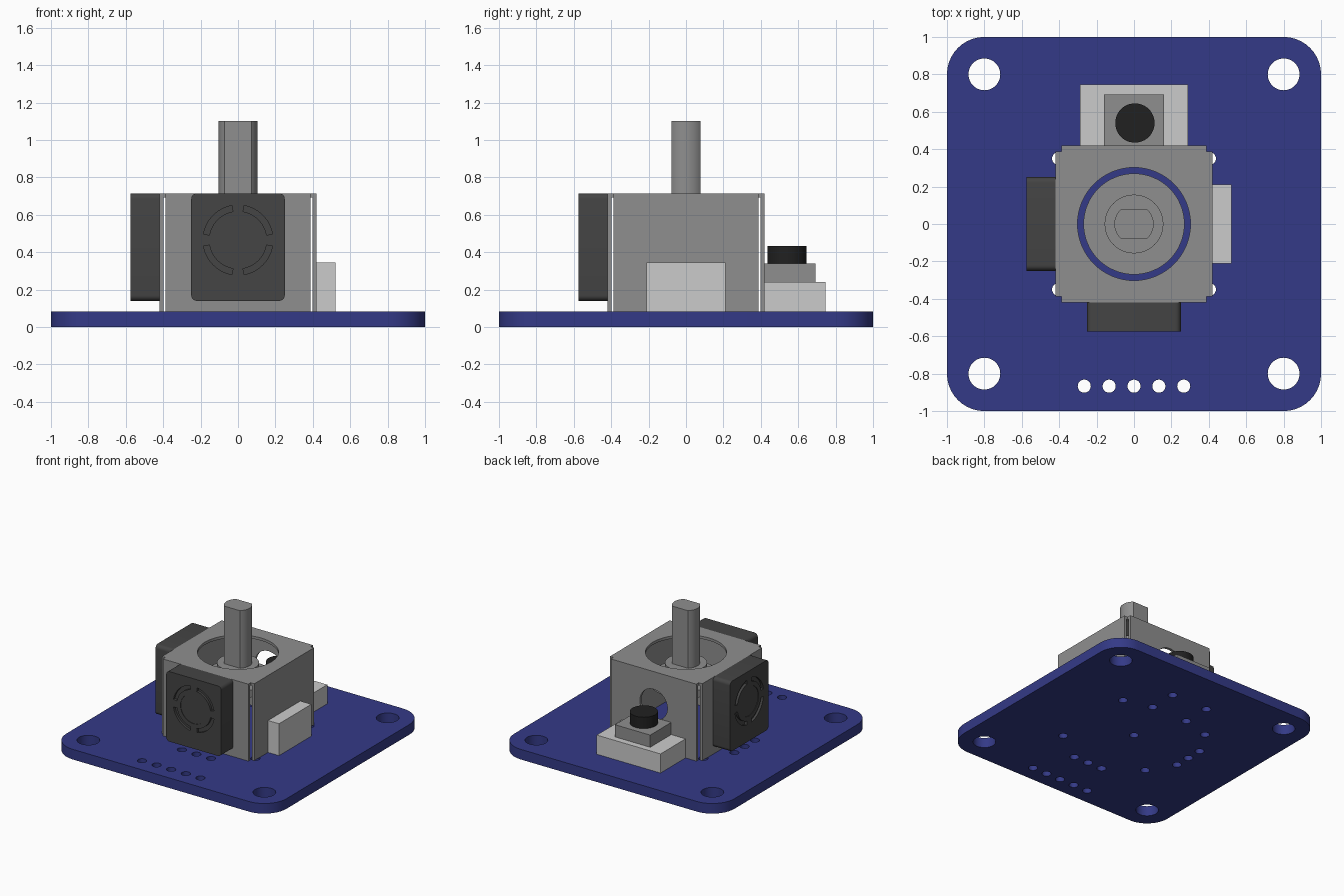
import bpy, bmesh
from math import pi, sin, cos, radians
from mathutils import Matrix, Vector

if "Cube" in bpy.data.objects:
    bpy.data.objects.remove(bpy.data.objects["Cube"], do_unlink=True)


def material(name, rgb):
    m = bpy.data.materials.new(name)
    m.use_nodes = True
    m.diffuse_color = (*rgb, 1)
    m.node_tree.nodes["Principled BSDF"].inputs["Base Color"].default_value = (*rgb, 1)
    return m


BLUE = material("board blue", (0.034, 0.042, 0.242))
GREY = material("housing grey", (0.275, 0.275, 0.275))
DARK = material("sensor dark grey", (0.058, 0.058, 0.058))
LIGHT = material("light grey", (0.6, 0.6, 0.6))
BLACK = material("button black", (0.015, 0.015, 0.015))


def arc(r, a0, a1, n, cx=0, cy=0):
    steps = [radians(a0 + (a1 - a0) * i / n) for i in range(n + 1)]
    return [(cx + r * cos(a), cy + r * sin(a)) for a in steps]


def circle(r, cx=0, cy=0, n=48):
    return arc(r, 0, 360, n, cx, cy)[:-1]


def rect(x0, x1, y0, y1):
    return [(x0, y0), (x1, y0), (x1, y1), (x0, y1)]


def rounded(x0, x1, y0, y1, r, n=10):
    centres = [(x1 - r, y1 - r), (x0 + r, y1 - r), (x0 + r, y0 + r), (x1 - r, y0 + r)]
    return [p for i, c in enumerate(centres) for p in arc(r, 90 * i, 90 * i + 90, n, *c)]


def prism(name, outlines, lo, hi, mat=None, axis="z"):
    """Extrude closed outlines from lo to hi along z, or along y for (x, z) outlines."""
    bm = bmesh.new()
    for pts in outlines:
        place = (lambda p: (p[0], p[1], lo)) if axis == "z" else (lambda p: (p[0], lo, p[1]))
        face = bm.faces.new([bm.verts.new(place(p)) for p in pts])
        new = bmesh.ops.extrude_face_region(bm, geom=[face])["geom"]
        move = (0, 0, hi - lo) if axis == "z" else (0, hi - lo, 0)
        bmesh.ops.translate(bm, vec=move, verts=[v for v in new if isinstance(v, bmesh.types.BMVert)])
    bmesh.ops.recalc_face_normals(bm, faces=bm.faces)
    mesh = bpy.data.meshes.new(name)
    bm.to_mesh(mesh)
    bm.free()
    obj = bpy.data.objects.new(name, mesh)
    bpy.context.collection.objects.link(obj)
    if mat:
        mesh.materials.append(mat)
    return obj


def cut(obj, outlines, lo, hi, axis="z"):
    cutter = prism("cutter", outlines, lo, hi, None, axis)
    cutter.hide_render = True
    mod = obj.modifiers.new("cut", "BOOLEAN")
    mod.operation, mod.solver, mod.object = "DIFFERENCE", "EXACT", cutter
    bpy.context.view_layer.update()
    baked = bpy.data.meshes.new_from_object(obj.evaluated_get(bpy.context.evaluated_depsgraph_get()))
    obj.modifiers.clear()
    obj.data = baked
    bpy.data.objects.remove(cutter, do_unlink=True)


def smooth(obj):
    bpy.ops.object.select_all(action="DESELECT")
    obj.select_set(True)
    bpy.context.view_layer.objects.active = obj
    bpy.ops.object.shade_smooth_by_angle(angle=radians(30))


BASE, TOP = 0.083, 0.715
AXLE = 0.465

# Circuit board with mounting, header and component holes
board = prism("circuit_board", [rounded(-1, 1, -1, 1, 0.2)], 0, BASE, BLUE)
holes = [circle(0.085, x, y) for x in (-0.8, 0.8) for y in (-0.8, 0.8)]
pins = [(0.133 * i, -0.867) for i in range(-2, 3)]
pins += [(0.133 * i, -0.54) for i in (-1, 0, 1)]
pins += [(-0.533, 0.133 * i) for i in (-1, 0, 1)]
pins += [(sx * 0.403, sy * 0.35) for sx in (-1, 1) for sy in (-1, 1)]
pins += [(sx * 0.165, y) for sx in (-1, 1) for y in (0.415, 0.65)]
pins.append((0, 0))
holes += [circle(0.035, x, y, 24) for x, y in pins]
cut(board, holes, -0.1, 0.2)
smooth(board)

# Housing lid: square with notched corners and a round opening
W, N, T = 0.42, 0.388, 0.022
corner = [Vector((W, N)), Vector((N, N)), Vector((N, W))]
lid_outline = [Matrix.Rotation(i * pi / 2, 2) @ p for i in range(4) for p in corner]
lid = prism("housing_lid", [lid_outline], TOP - T, TOP, GREY)
cut(lid, [circle(0.302, n=64)], 0.5, 1)
smooth(lid)

# Four housing walls, the back one with an axle opening
for i, side in enumerate(("front", "left", "back", "right")):
    wall = prism("housing_wall_" + side, [rect(-N, N, BASE, TOP - T)], -W, -W + T, GREY, "y")
    if side == "back":
        cut(wall, [circle(0.125, 0, AXLE - 0.02)], -0.6, -0.2, "y")
    wall.data.transform(Matrix.Rotation(i * pi / 2, 4, "Z"))
    smooth(wall)

# Two rotary sensors with engraved arc slots
for name, turn in (("front_sensor", 0), ("right_sensor", -pi / 2)):
    face = -0.575
    body = prism(name, [rounded(-0.25, 0.25, 0.14, TOP, 0.03, 6)], face, -W, DARK, "y")
    slots = [arc(0.187, a + 10, a + 80, 14, 0, AXLE) + arc(0.155, a + 80, a + 10, 14, 0, AXLE)
             for a in range(0, 360, 90)]
    cut(body, slots, face - 0.1, face + 0.02, "y")
    cut(body, [circle(0.12, 0, AXLE)], face - 0.1, face + 0.004, "y")
    body.data.transform(Matrix.Rotation(turn, 4, "Z"))
    smooth(body)

# Stick: pivot disc, collar and shaft with two flats
smooth(prism("pivot_disc", [circle(0.27, n=64)], 0.46, 0.52, GREY))
smooth(prism("stick_collar", [circle(0.157)], 0.52, 0.63, GREY))
smooth(prism("pivot_stem", [circle(0.08)], 0.2, 0.46, GREY))
shaft = arc(0.105, -47, 47, 16) + arc(0.105, 133, 227, 16)
smooth(prism("stick_shaft", [shaft], 0.63, 1.103, GREY))

# Push switch behind the housing
prism("switch_base", [rect(-0.29, 0.29, W, 0.745)], BASE, 0.24, LIGHT)
prism("switch_body", [rect(-0.16, 0.16, W, 0.693)], 0.24, 0.34, GREY)
smooth(prism("switch_button", [circle(0.105, 0.005, 0.54)], 0.34, 0.433, BLACK))

# Support block on the plain side
prism("support_block", [rect(W, 0.52, -0.21, 0.21)], BASE, 0.345, LIGHT)
